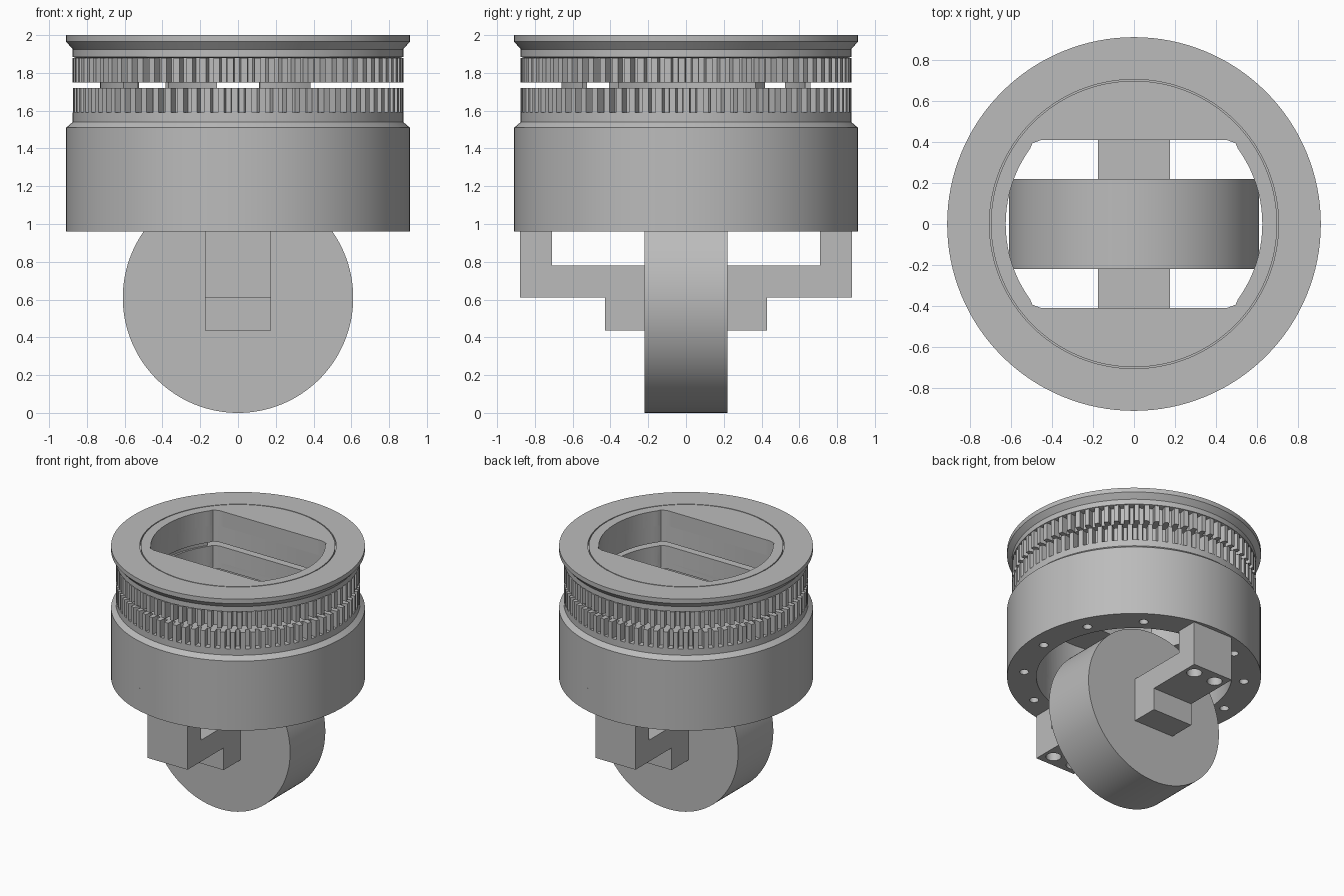
import bpy, bmesh
from math import cos, sin, radians, pi, tau
from mathutils import Matrix, Vector

cube = bpy.data.objects.get("Cube")
if cube:
    bpy.data.objects.remove(cube)

grey = bpy.data.materials.new("plain_grey")
grey.use_nodes = True
colour = (0.5, 0.5, 0.5, 1)
grey.diffuse_color = colour
grey.node_tree.nodes["Principled BSDF"].inputs["Base Color"].default_value = colour


def finish(name, bm):
    bmesh.ops.recalc_face_normals(bm, faces=bm.faces)
    mesh = bpy.data.meshes.new(name)
    bm.to_mesh(mesh)
    bm.free()
    mesh.materials.append(grey)
    obj = bpy.data.objects.new(name, mesh)
    bpy.context.collection.objects.link(obj)
    return obj


def add_prism(bm, outline, low, high, matrix=Matrix()):
    base = [bm.verts.new(matrix @ Vector((x, y, low))) for x, y in outline]
    top = [bm.verts.new(matrix @ Vector((x, y, high))) for x, y in outline]
    bm.faces.new(base[::-1])
    bm.faces.new(top)
    for i in range(len(base)):
        j = (i + 1) % len(base)
        bm.faces.new((base[i], base[j], top[j], top[i]))


def prism(name, outline, low, high, matrix=Matrix()):
    bm = bmesh.new()
    add_prism(bm, outline, low, high, matrix)
    return finish(name, bm)


def arc(r, start, end, steps):
    angles = [radians(start + (end - start) * i / steps) for i in range(steps + 1)]
    return [(r * cos(a), r * sin(a)) for a in angles]


def circle(r, steps=128, cx=0, cy=0):
    return [(cx + x, cy + y) for x, y in arc(r, 0, 360, steps)[:-1]]


def lathe(name, profile, steps=128):
    # Profile runs from the axis at the bottom to the axis at the top
    bm = bmesh.new()
    verts = [bm.verts.new((r, 0, z)) for r, z in profile]
    edges = [bm.edges.new(pair) for pair in zip(verts, verts[1:])]
    bmesh.ops.spin(bm, geom=verts + edges, cent=(0, 0, 0), axis=(0, 0, 1),
                   angle=tau, steps=steps, use_merge=True)
    bmesh.ops.remove_doubles(bm, verts=bm.verts, dist=0.0001)
    return finish(name, bm)


def cut(obj, *cutters):
    bpy.context.view_layer.objects.active = obj
    for cutter in cutters:
        mod = obj.modifiers.new("cut", "BOOLEAN")
        mod.operation = "DIFFERENCE"
        mod.solver = "EXACT"
        mod.object = cutter
        bpy.ops.object.modifier_apply(modifier=mod.name)


def smooth(*objs):
    for obj in objs:
        bpy.ops.object.select_all(action="DESELECT")
        obj.select_set(True)
        bpy.context.view_layer.objects.active = obj
        bpy.ops.object.shade_smooth_by_angle(angle=radians(30))


# Cutters: flat-sided rounded slot, round lower cavity, bolt holes
half = [(0.45, 0.41), (0.495, 0.393)] + arc(0.625, 36, -36, 20) + [(0.495, -0.393), (0.45, -0.41)]
slot = half + [(-x, -y) for x, y in half]
slot_cutter = prism("slot_cutter", slot, 1.5, 2.1)
cavity_cutter = prism("cavity_cutter", circle(0.7), 0.9, 1.54)

bm = bmesh.new()
for k in range(12):
    a = radians(25 + 30 * k)
    add_prism(bm, circle(0.033, 20, 0.79 * cos(a), 0.79 * sin(a)), 0.9, 1.06)
bolt_cutter = finish("bolt_hole_cutter", bm)

bm = bmesh.new()
for sx in (-1, 1):
    for sy in (-1, 1):
        add_prism(bm, circle(0.055, 28, 0.095 * sx, 0.785 * sy), 0.5, 0.76)
screw_cutter = finish("arm_screw_cutter", bm)
cutters = [slot_cutter, cavity_cutter, bolt_cutter, screw_cutter]

# Top flange with fine circular groove
flange = lathe("top_flange", [(0, 1.88), (0.86, 1.88), (0.875, 1.885), (0.875, 1.925), (0.91, 1.965),
                              (0.91, 2), (0.704, 2), (0.704, 1.97), (0.697, 1.97),
                              (0.697, 2), (0, 2)])
cut(flange, slot_cutter)

# Two toothed belt rings with a narrow gap between them
def toothed(name, low, high, phase):
    count, outline = 75, []
    step = 360 / count
    for i in range(count):
        for r, part in ((0.825, 0), (0.825, 0.38), (0.875, 0.46), (0.875, 0.92)):
            a = radians(phase + step * (i + part))
            outline.append((r * cos(a), r * sin(a)))
    ring = prism(name, outline, low, high)
    cut(ring, slot_cutter)
    return ring

upper_teeth = toothed("upper_toothed_ring", 1.75, 1.88, 0)
lower_teeth = toothed("lower_toothed_ring", 1.59, 1.72, 1.6)

# Spacer tabs joining the toothed rings
tabs = []
for i, (start, end) in enumerate(((-80, -55), (100, 125), (145, 214))):
    outline = arc(0.64, start, end, 16) + arc(0.73 if i == 2 else 0.67, end, start, 16)
    tabs.append(prism(f"spacer_tab_{i + 1}", outline, 1.72, 1.75))

# Main housing and its bottom ring
housing = lathe("main_housing", [(0, 1.14), (0.91, 1.14), (0.91, 1.51), (0.875, 1.54),
                                 (0.875, 1.59), (0, 1.59)])
cut(housing, slot_cutter, cavity_cutter)
bottom_ring = prism("bottom_ring", circle(0.91), 0.96, 1.14)
cut(bottom_ring, cavity_cutter, bolt_cutter)

# Wheel, with its axle along y
wheel = prism("wheel", circle(0.61), -0.22, 0.22,
              Matrix.Translation((0, 0, 0.61)) @ Matrix.Rotation(pi / 2, 4, "X"))

# Stepped support arms at front and back
arm_profile = [(0.22, 0.435), (0.43, 0.435), (0.43, 0.61), (0.88, 0.61), (0.88, 0.96),
               (0.71, 0.96), (0.71, 0.78), (0.22, 0.78)]
to_yz = Matrix(((0, 0, 1, 0), (1, 0, 0, 0), (0, 1, 0, 0), (0, 0, 0, 1)))
arms = []
for name, turn in (("back_arm", 0), ("front_arm", pi)):
    arm = prism(name, arm_profile, -0.175, 0.175, Matrix.Rotation(turn, 4, "Z") @ to_yz)
    cut(arm, screw_cutter)
    arms.append(arm)

smooth(flange, upper_teeth, lower_teeth, housing, bottom_ring, wheel, *tabs, *arms)

for cutter in cutters:
    bpy.data.objects.remove(cutter)
